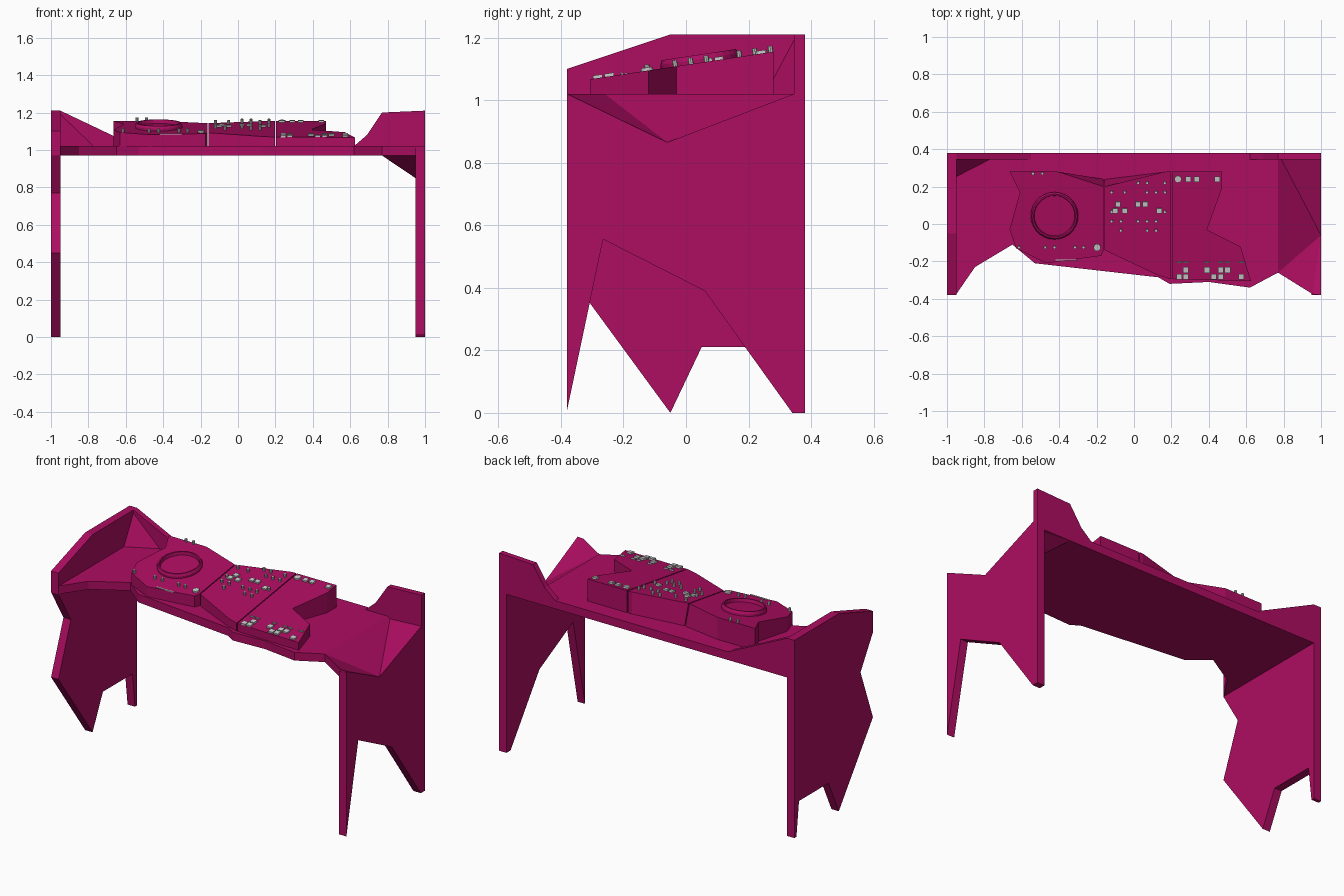
import bpy, bmesh, math
from mathutils import Matrix, Vector

if "Cube" in bpy.data.objects:
    bpy.data.objects.remove(bpy.data.objects["Cube"])

mat = bpy.data.materials.new("crimson")
mat.diffuse_color = (0.42, 0.004, 0.12, 1)
mat.use_nodes = True
mat.node_tree.nodes["Principled BSDF"].inputs["Base Color"].default_value = mat.diffuse_color

SLOPE = 0.15                       # tilt of the console top


def deck_z(y):
    return 1.065 + SLOPE * (y + 0.32)


def finish(name, bm, coloured=True):
    bmesh.ops.recalc_face_normals(bm, faces=bm.faces[:])
    me = bpy.data.meshes.new(name)
    bm.to_mesh(me)
    bm.free()
    ob = bpy.data.objects.new(name, me)
    bpy.context.collection.objects.link(ob)
    if coloured:
        me.materials.append(mat)
    return ob


def loft(name, a, b):
    """Solid between two matching outlines of 3D points."""
    bm = bmesh.new()
    va = [bm.verts.new(p) for p in a]
    vb = [bm.verts.new(p) for p in b]
    bm.faces.new(va)
    bm.faces.new(vb[::-1])
    n = len(a)
    for i in range(n):
        j = (i + 1) % n
        bm.faces.new((va[i], va[j], vb[j], vb[i]))
    return finish(name, bm)


def side(name, x0, x1, pts):       # profile in y,z
    return loft(name, [(x0, y, z) for y, z in pts], [(x1, y, z) for y, z in pts])


def wing(name, pts):               # profile in x,z along the back edge
    return loft(name, [(x, 0.345, z) for x, z in pts], [(x, 0.38, z) for x, z in pts])


def console(name, base, top=None):  # outlines in x,y with a tilted top
    return loft(name, [(x, y, 1.015) for x, y in base],
                [(x, y, deck_z(y)) for x, y in (top or base)])


# side panels with jagged feet
side("left_panel", -1, -0.95, [
    (0.38, 0), (0.38, 1.21), (-0.05, 1.21), (-0.38, 1.10), (-0.38, 0.97),
    (-0.26, 0.77), (-0.38, 0.45), (-0.05, 0), (0.05, 0.21), (0.335, 0.21), (0.36, 0)])
side("right_panel", 0.95, 1, [
    (0.38, 0), (0.38, 1.0), (0.34, 1.0), (-0.06, 0.85), (-0.38, 1.01),
    (-0.38, 0.01), (-0.265, 0.555), (0.06, 0.39), (0.34, 0)])

# back wings and the folded left corner
wing("left_wing", [(-0.97, 1.0), (-0.97, 1.21), (-0.95, 1.21), (-0.55, 1.02), (-0.55, 1.0)])
wing("right_wing", [(0.62, 1.0), (0.62, 1.02), (0.69, 1.08), (0.77, 1.20), (1, 1.21), (1, 1.0)])
bm = bmesh.new()
v = [bm.verts.new(p) for p in [(-0.955, 0.25, 1.018), (-0.76, 0.35, 1.018),
                               (-0.955, 0.35, 1.018), (-0.955, 0.35, 1.205)]]
for f in [(0, 1, 2), (0, 1, 3), (1, 2, 3), (0, 2, 3)]:
    bm.faces.new([v[i] for i in f])
finish("corner_gusset", bm)

# table top, right end dipping down to the panel
bm = bmesh.new()
outline = [(-1, 0.38), (-1, -0.375), (-0.95, -0.375), (-0.85, -0.23), (-0.65, -0.11),
           (-0.53, -0.21), (0.13, -0.285), (0.19, -0.32), (0.4, -0.31), (0.62, -0.34),
           (0.77, -0.26), (0.77, 0.38)]
vs = [bm.verts.new((x, y, 1.02)) for x, y in outline]
c1 = bm.verts.new((0.955, -0.375, 1.02))
c2 = bm.verts.new((1, -0.38, 1.02))
dip = bm.verts.new((1, -0.06, 0.865))
d1 = bm.verts.new((1, 0.345, 1.02))
d2 = bm.verts.new((1, 0.38, 1.02))
a, b = vs[10], vs[11]
bm.faces.new(vs)
for f in [(a, c1, dip), (c1, c2, dip), (a, dip, b), (b, dip, d1), (b, d1, d2)]:
    bm.faces.new(f)
r = bmesh.ops.extrude_face_region(bm, geom=bm.faces[:], use_keep_orig=True)
bmesh.ops.translate(bm, vec=(0, 0, -0.05),
                    verts=[g for g in r["geom"] if isinstance(g, bmesh.types.BMVert)])
finish("table_top", bm)

# console sections
console("turntable_section",
        [(-0.665, 0.28), (-0.61, 0.17), (-0.665, -0.03), (-0.63, -0.13), (-0.47, -0.21),
         (-0.175, -0.17), (-0.163, -0.14), (-0.163, 0.24), (-0.41, 0.28)],
        [(-0.665, 0.28), (-0.61, 0.17), (-0.665, -0.03), (-0.63, -0.13), (-0.47, -0.21),
         (-0.175, -0.17), (-0.163, -0.14), (-0.163, 0.20), (-0.41, 0.28)])
console("mixer_section",
        [(-0.157, 0.24), (-0.157, -0.14), (0.13, -0.275), (0.197, -0.295), (0.197, 0.28), (0.17, 0.28)],
        [(-0.157, 0.20), (-0.157, -0.14), (0.13, -0.275), (0.197, -0.295), (0.197, 0.28), (0.17, 0.28)])
console("pad_section",
        [(0.203, 0.28), (0.203, -0.295), (0.625, -0.305), (0.57, -0.12), (0.39, -0.03),
         (0.47, 0.19), (0.47, 0.28)])

# tilted frame on the console surface
TILT = Matrix.Rotation(math.atan(SLOPE), 4, 'X')


def on_deck(x, y, h=0.0):
    return Matrix.Translation((x, y, deck_z(y) + h)) @ TILT


# jog wheel with raised rim
bm = bmesh.new()
M, N = on_deck(-0.425, 0.045), 28
rings = []
for rad, z in [(0.127, -0.005), (0.127, 0.012), (0.12, 0.026), (0.112, 0.026), (0.108, 0.006)]:
    rings.append([bm.verts.new(M @ Vector((rad * math.cos(2 * math.pi * i / N),
                                           rad * math.sin(2 * math.pi * i / N), z)))
                  for i in range(N)])
for p, q in zip(rings, rings[1:]):
    for i in range(N):
        j = (i + 1) % N
        bm.faces.new((p[i], p[j], q[j], q[i]))
bm.faces.new(rings[-1])
bm.faces.new(rings[0][::-1])
finish("jog_wheel", bm)


def boxes(name, spots, sx, sy, h):
    bm = bmesh.new()
    for x, y in spots:
        bmesh.ops.create_cube(bm, size=1, matrix=on_deck(x, y, h / 2 - 0.002)
                              @ Matrix.Diagonal((sx, sy, h, 1)))
    finish(name, bm, False)


def knobs(name, spots, rad, h, seg):
    bm = bmesh.new()
    for x, y in spots:
        bmesh.ops.create_cone(bm, cap_ends=True, segments=seg, radius1=rad, radius2=rad,
                              depth=h, matrix=on_deck(x, y, h / 2 - 0.002))
    finish(name, bm, False)


# grey controls
boxes("square_buttons", [(0.29, 0.24), (0.335, 0.24), (0.445, 0.24), (-0.085, 0.105),
                         (-0.1, 0.07), (-0.05, 0.07), (0.022, 0.105), (0.06, 0.105), (0.135, 0.07)],
      0.028, 0.028, 0.012)
boxes("performance_pads", [(x, -0.245) for x in (0.277, 0.39, 0.463, 0.5)]
      + [(x, -0.282) for x in (0.242, 0.277, 0.427, 0.463, 0.573)], 0.03, 0.03, 0.012)
boxes("pad_bars", [(x, -0.205) for x in (0.242, 0.277, 0.39, 0.463, 0.5, 0.573)], 0.028, 0.006, 0.01)
boxes("pitch_slot", [(-0.36, -0.192)], 0.12, 0.006, 0.006)
knobs("round_buttons", [(0.235, 0.24), (-0.197, -0.125)], 0.019, 0.012, 16)
rows = {0.27: (-0.54, -0.49), -0.124: (-0.615, -0.475, -0.425, -0.315, -0.27),
        0.22: (0.022, 0.07, 0.165), 0.17: (-0.12, -0.05, 0.07, 0.118, 0.165),
        0.065: (-0.12, 0.165), 0.015: (-0.12, -0.07, 0.022, 0.07, 0.118),
        -0.035: (-0.07, 0.07, 0.118)}
knobs("small_knobs", [(x, y) for y, xs in rows.items() for x in xs], 0.008, 0.022, 8)
